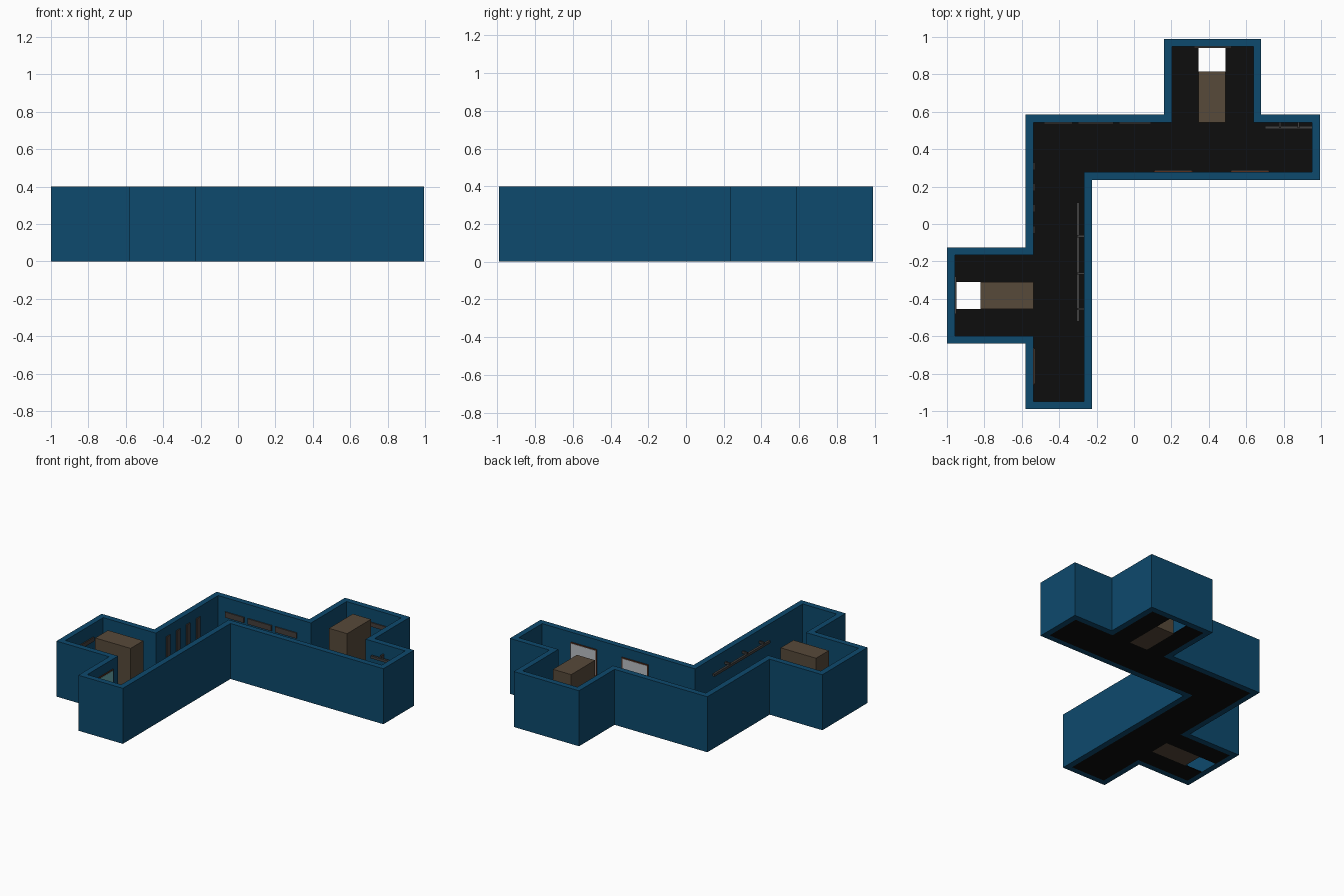
import bpy, bmesh
from mathutils import Vector

if "Cube" in bpy.data.objects:
    bpy.data.objects.remove(bpy.data.objects["Cube"])

H, T = 0.40, 0.042


def mat(name, rgb):
    m = bpy.data.materials.new(name)
    m.diffuse_color = (*rgb, 1)
    m.use_nodes = True
    m.node_tree.nodes["Principled BSDF"].inputs["Base Color"].default_value = m.diffuse_color
    return m


BLUE = mat("wall_blue", (0.004, 0.067, 0.153))
BLACK = mat("floor_black", (0.004, 0.004, 0.004))
BROWN = mat("block_brown", (0.095, 0.067, 0.042))
METAL = mat("rail_grey", (0.05, 0.05, 0.05))
SLAT = mat("slat_grey", (0.06, 0.05, 0.045))
FRAME = mat("frame_rust", (0.10, 0.03, 0.012))
PICTURE = mat("picture_pale", (0.50, 0.53, 0.56))
TEAL = mat("picture_teal", (0.15, 0.42, 0.45))


def finish(name, bm, material):
    bmesh.ops.recalc_face_normals(bm, faces=bm.faces)
    me = bpy.data.meshes.new(name)
    bm.to_mesh(me)
    bm.free()
    ob = bpy.data.objects.new(name, me)
    bpy.context.collection.objects.link(ob)
    me.materials.append(material)
    return ob


def box(name, x, y, z, material):
    bm = bmesh.new()
    bmesh.ops.create_cube(bm, size=1)
    for v in bm.verts:
        for i, (a, b) in enumerate((x, y, z)):
            v.co[i] = (a + b) / 2 + v.co[i] * (b - a)
    return finish(name, bm, material)


# Walls: one closed outline, mitred inward and raised
outline = [(-.225, -.99), (-.225, .235), (.995, .235), (.995, .585), (.68, .585),
           (.68, .99), (.16, .99), (.16, .585), (-.58, .585), (-.58, -.125),
           (-1, -.125), (-1, -.64), (-.58, -.64), (-.58, -.99)]
pts = [Vector(p) for p in outline]
n = len(pts)
inner = []
for i, p in enumerate(pts):
    d1 = (p - pts[i - 1]).normalized()
    d2 = (pts[(i + 1) % n] - p).normalized()
    inner.append(p + T * Vector((-d1.y - d2.y, d1.x + d2.x)))
bm = bmesh.new()
rings = [[bm.verts.new((p.x, p.y, z)) for p in loop]
         for loop, z in ((pts, 0), (pts, H), (inner, H), (inner, 0))]
for k in range(4):
    a, b = rings[k], rings[(k + 1) % 4]
    for i in range(n):
        j = (i + 1) % n
        bm.faces.new((a[i], a[j], b[j], b[i]))
finish("walls", bm, BLUE)

# Floor slabs, open beneath the blocks and the shafts behind them
for name, x, y in (
        ("floor_long", (-.538, -.267), (-.948, .543)),
        ("floor_cross", (-.267, .953), (.277, .543)),
        ("floor_north_a", (.202, .345), (.543, .948)),
        ("floor_north_b", (.49, .638), (.543, .948)),
        ("floor_west_a", (-.958, -.538), (-.598, -.455)),
        ("floor_west_b", (-.958, -.538), (-.31, -.167))):
    box(name, x, y, (0, .006), BLACK)

# Full-height blocks in the two alcoves
box("north_block", (.345, .49), (.543, .815), (0, H), BROWN)
box("west_block", (-.82, -.538), (-.455, -.31), (0, H), BROWN)

# Slats on the walls
for i, y in enumerate((-.03, .083, .196, .31)):
    box(f"upright_slat_{i}", (-.538, -.53), (y - .02, y + .02), (.12, .33), SLAT)
for i, (a, b) in enumerate(((-.48, -.33), (-.30, -.11), (-.08, .09))):
    box(f"level_slat_{i}", (a, b), (.535, .543), (.26, .30), SLAT)
box("north_alcove_slat", (.32, .52), (.94, .948), (.275, .305), SLAT)
box("west_alcove_slat", (-.958, -.95), (-.48, -.28), (.275, .305), SLAT)

# Framed pictures
for i, x in enumerate((.21, .62)):
    box(f"picture_frame_{i}", (x - .105, x + .105), (.277, .283), (.14, .33), FRAME)
    box(f"picture_{i}", (x - .098, x + .098), (.28, .285), (.147, .323), PICTURE)
box("side_picture_frame", (-.538, -.532), (-.86, -.66), (.14, .33), FRAME)
box("side_picture", (-.535, -.53), (-.853, -.667), (.147, .323), TEAL)

# Handrails with wall brackets
box("long_rail", (-.308, -.292), (-.52, .115), (.292, .31), METAL)
for i, y in enumerate((-.455, -.265, -.065)):
    box(f"long_rail_arm_{i}", (-.304, -.267), (y - .006, y + .006), (.306, .322), METAL)
box("short_rail", (.70, .953), (.509, .525), (.292, .31), METAL)
for i, x in enumerate((.78, .88)):
    box(f"short_rail_arm_{i}", (x - .006, x + .006), (.513, .543), (.306, .33), METAL)
